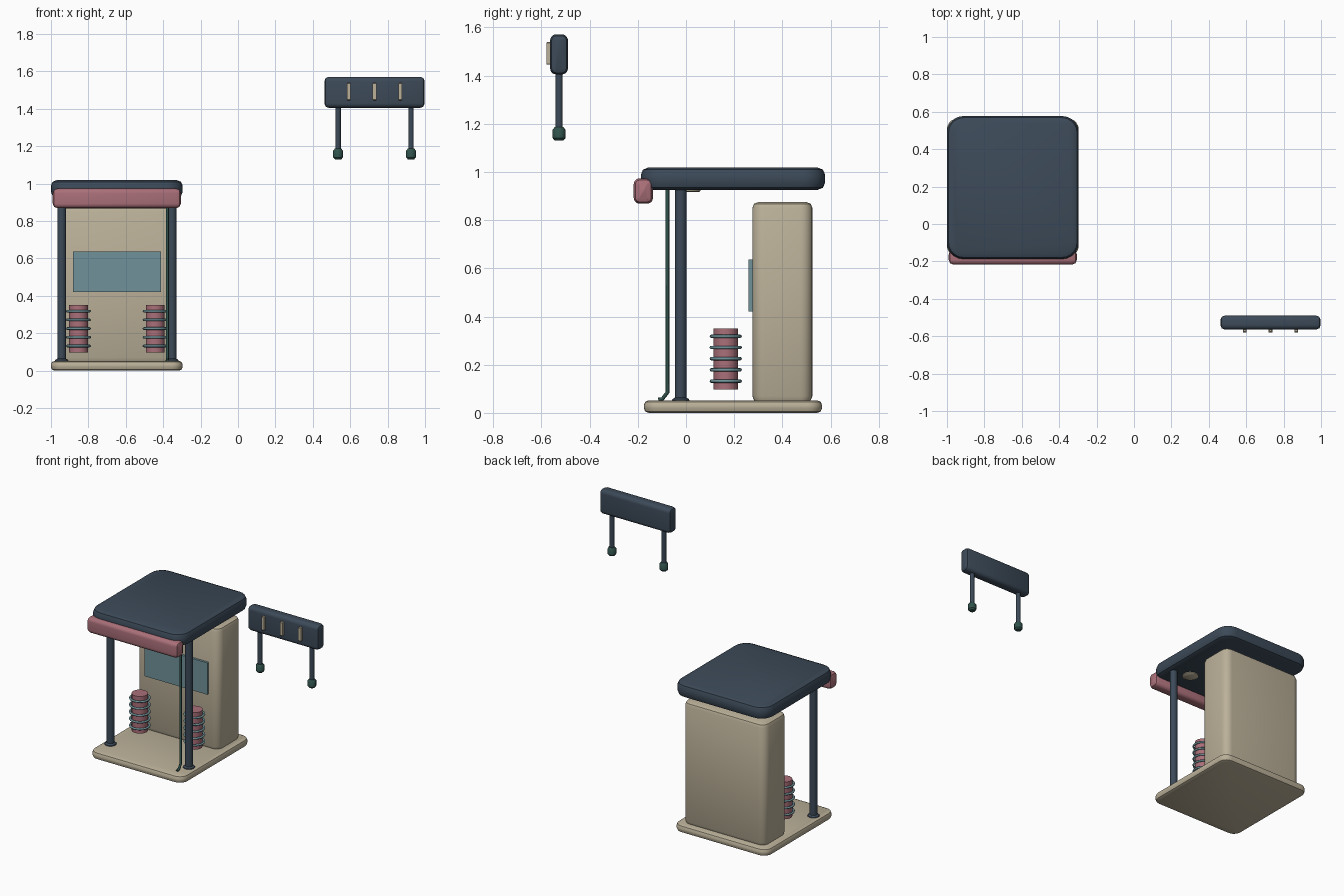
import bpy, bmesh, math
from mathutils import Vector

if "Cube" in bpy.data.objects:
    bpy.data.objects.remove(bpy.data.objects["Cube"])


def material(name, color):
    m = bpy.data.materials.new(name)
    m.use_nodes = True
    m.diffuse_color = (*color, 1)
    bsdf = next(n for n in m.node_tree.nodes if n.type == "BSDF_PRINCIPLED")
    bsdf.inputs["Base Color"].default_value = (*color, 1)
    return m


NAVY = material("navy", (0.045, 0.068, 0.098))
CREAM = material("cream", (0.50, 0.44, 0.32))
PINK = material("dusty pink", (0.40, 0.16, 0.19))
TEAL = material("glass teal", (0.16, 0.29, 0.32))
GREEN = material("dark green", (0.030, 0.085, 0.072))


def finish(bm, name, mat, angle=40):
    bmesh.ops.recalc_face_normals(bm, faces=bm.faces)
    mesh = bpy.data.meshes.new(name)
    bm.to_mesh(mesh)
    bm.free()
    mesh.materials.append(mat)
    obj = bpy.data.objects.new(name, mesh)
    bpy.context.collection.objects.link(obj)
    bpy.ops.object.select_all(action="DESELECT")
    obj.select_set(True)
    bpy.context.view_layer.objects.active = obj
    bpy.ops.object.shade_smooth_by_angle(angle=math.radians(angle))
    return obj


def slab(name, mat, center, size, corner=0, edge=0, axis=2, segments=2):
    """Box with rounded corners along one axis and softened rims across it."""
    bm = bmesh.new()
    bmesh.ops.create_cube(bm, size=1)
    bmesh.ops.scale(bm, vec=size, verts=bm.verts)

    def along(e):
        d = (e.verts[0].co - e.verts[1].co).normalized()
        return abs(d[axis]) > 0.9

    if corner:
        bmesh.ops.bevel(bm, geom=[e for e in bm.edges if along(e)], offset=corner,
                        segments=5, profile=0.5, affect="EDGES")
    if edge:
        rims = [e for e in bm.edges if not along(e)]
        bmesh.ops.bevel(bm, geom=rims, offset=edge, segments=segments,
                        profile=0.5, affect="EDGES")
    bmesh.ops.translate(bm, vec=center, verts=bm.verts)
    return finish(bm, name, mat)


def lathe(name, mat, center, profile, sides=16):
    """Stack of rings from (radius, height) pairs, capped at both ends."""
    bm = bmesh.new()
    x, y = center
    turn = [2 * math.pi * (i + 0.5) / sides for i in range(sides)]
    rings = [[bm.verts.new((x + r * math.cos(a), y + r * math.sin(a), z)) for a in turn]
             for r, z in profile]
    for low, high in zip(rings, rings[1:]):
        for i in range(sides):
            j = (i + 1) % sides
            bm.faces.new((low[i], low[j], high[j], high[i]))
    bm.faces.new(rings[0])
    bm.faces.new(rings[-1])
    return finish(bm, name, mat)


def ring(name, mat, center, major, minor):
    bpy.ops.mesh.primitive_torus_add(location=center, major_radius=major, minor_radius=minor,
                                     major_segments=24, minor_segments=8)
    obj = bpy.context.object
    obj.name = name
    obj.data.materials.append(mat)
    bpy.ops.object.shade_smooth()


def tube(name, mat, points, radius):
    curve = bpy.data.curves.new(name, "CURVE")
    curve.dimensions = "3D"
    curve.bevel_depth = radius
    curve.bevel_resolution = 2
    curve.use_fill_caps = True
    spline = curve.splines.new("POLY")
    spline.points.add(len(points) - 1)
    for p, co in zip(spline.points, points):
        p.co = (*co, 1)
    curve.materials.append(mat)
    obj = bpy.data.objects.new(name, curve)
    bpy.context.collection.objects.link(obj)


KIOSK_X, SIGN_X, SIGN_Y = -0.648, 0.73, -0.527

# Kiosk shell: floor, back cabinet, roof and front valance
slab("floor_platform", CREAM, (KIOSK_X, 0.195, 0.026), (0.705, 0.74, 0.052), 0.06, 0.02)
slab("cabinet", CREAM, (KIOSK_X, 0.4, 0.46), (0.62, 0.25, 0.83), 0.05, 0.025)
slab("roof", NAVY, (KIOSK_X, 0.195, 0.972), (0.705, 0.765, 0.092), 0.09, 0.03)
slab("valance", PINK, (KIOSK_X, -0.177, 0.921), (0.685, 0.08, 0.105), 0.025, 0.025, axis=0)
slab("window", TEAL, (KIOSK_X, 0.268, 0.528), (0.47, 0.016, 0.216))

# Mirrored pairs: posts, ceiling lamps and ringed columns
for side, sign in (("right", -1), ("left", 1)):
    lathe(f"{side}_post", NAVY, (KIOSK_X + sign * 0.295, -0.022),
          [(0.038, 0.05), (0.036, 0.057), (0.024, 0.064), (0.024, 0.94)], 12)
    lathe(f"{side}_ceiling_lamp", CREAM, (KIOSK_X + sign * 0.18, 0.01),
          [(0.045, 0.916), (0.052, 0.921), (0.052, 0.93)], 12)
    column = (KIOSK_X + sign * 0.205, 0.165)
    lathe(f"{side}_column", PINK, column, [(0.051, 0.098), (0.051, 0.35)])
    for i in range(5):
        ring(f"{side}_column_ring_{i + 1}", TEAL, (*column, 0.132 + i * 0.0465), 0.06, 0.007)

# Cable beside the left post
tube("cable", GREEN, [(-0.378, -0.115, 0.055), (-0.378, -0.098, 0.058),
                      (-0.378, -0.077, 0.085), (-0.378, -0.077, 0.93)], 0.008)

# Hanging sign: board, slats, rods and end caps
slab("sign_board", NAVY, (SIGN_X, SIGN_Y, 1.488), (0.535, 0.074, 0.166), 0.025, 0.022, axis=0)
for i in (-1, 0, 1):
    slab(f"sign_slat_{i + 2}", CREAM, (SIGN_X + i * 0.138, SIGN_Y - 0.043, 1.492),
         (0.02, 0.02, 0.094), 0, 0.004, segments=1)
for side, sign in (("right", -1), ("left", 1)):
    base = (SIGN_X + sign * 0.195, SIGN_Y)
    lathe(f"{side}_sign_rod", NAVY, base, [(0.015, 1.17), (0.015, 1.42)], 12)
    lathe(f"{side}_rod_cap", GREEN, base,
          [(0.018, 1.13), (0.027, 1.14), (0.027, 1.176), (0.018, 1.187)], 12)
